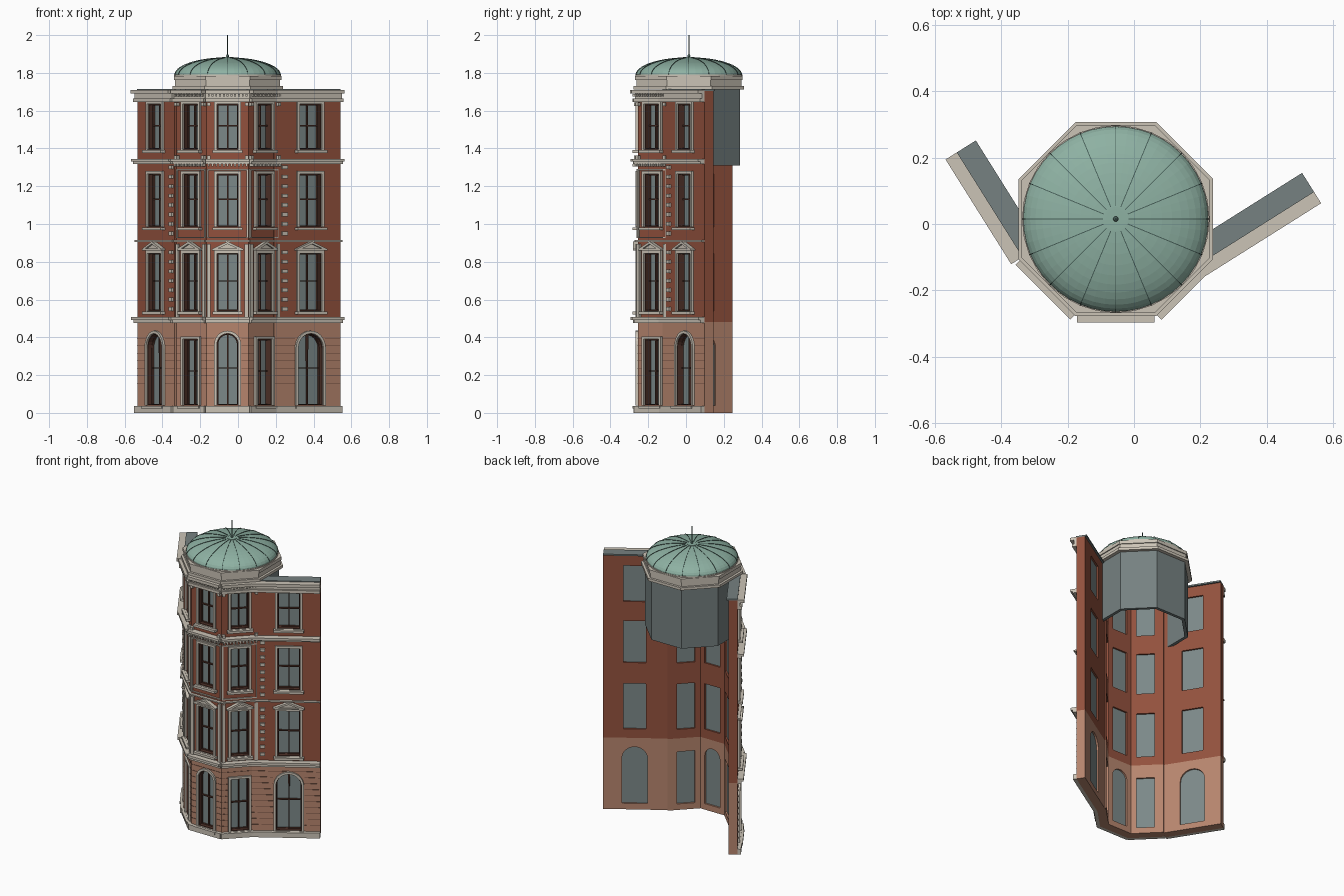
import bpy, bmesh, math
from mathutils import Matrix, Vector

cube = bpy.data.objects.get("Cube")
if cube:
    bpy.data.objects.remove(cube, do_unlink=True)


def material(name, r, g, b):
    m = bpy.data.materials.new(name)
    m.use_nodes = True
    m.diffuse_color = (r, g, b, 1)
    m.node_tree.nodes["Principled BSDF"].inputs["Base Color"].default_value = (r, g, b, 1)
    return m


BRICK = material("red brick", 0.29, 0.083, 0.047)
PALE = material("pale brick", 0.47, 0.235, 0.155)
GROOVE = material("dark mortar", 0.16, 0.075, 0.05)
STONE = material("light stone", 0.60, 0.55, 0.47)
GLASS = material("window glass", 0.20, 0.25, 0.25)
SASH = material("brown sash", 0.08, 0.032, 0.022)
ROOF = material("grey roof", 0.18, 0.22, 0.22)
COPPER = material("green copper", 0.27, 0.44, 0.365)
SEAM = material("dark copper seam", 0.06, 0.11, 0.095)

CX, CY, APO = -0.055, 0.015, 0.27
HALF = APO * math.tan(math.pi / 8)
THICK = 0.055


def finish(name, bm, mat):
    me = bpy.data.meshes.new(name)
    bmesh.ops.recalc_face_normals(bm, faces=bm.faces)
    bm.to_mesh(me)
    bm.free()
    me.materials.append(mat)
    me.shade_flat()
    ob = bpy.data.objects.new(name, me)
    bpy.context.collection.objects.link(ob)
    return ob


def rect(u0, u1, z0, z1):
    return [(u0, z0), (u1, z0), (u1, z1), (u0, z1)]


def opening(hw, z0, z1, arched):
    if not arched:
        return rect(-hw, hw, z0, z1)
    arc = [(hw * math.cos(a), z1 - hw + hw * math.sin(a))
           for a in (math.pi * i / 14 for i in range(15))]
    return [(-hw, z0), (hw, z0)] + arc


def slab(name, mat, frame, loops, d0, d1):
    """Flat plate on a facade; loops inside other loops become holes."""
    cu = bpy.data.curves.new(name, 'CURVE')
    cu.dimensions, cu.fill_mode, cu.extrude = '2D', 'BOTH', (d1 - d0) / 2
    for loop in loops:
        sp = cu.splines.new('POLY')
        sp.points.add(len(loop) - 1)
        for p, (u, z) in zip(sp.points, loop):
            p.co = (u, z, 0, 1)
        sp.use_cyclic_u = True
    tmp = bpy.data.objects.new(name + "_outline", cu)
    bpy.context.collection.objects.link(tmp)
    dg = bpy.context.evaluated_depsgraph_get()
    me = bpy.data.meshes.new_from_object(tmp.evaluated_get(dg))
    bm = bmesh.new()
    bm.from_mesh(me)
    bpy.data.objects.remove(tmp, do_unlink=True)
    bpy.data.curves.remove(cu)
    bpy.data.meshes.remove(me)
    bmesh.ops.remove_doubles(bm, verts=bm.verts, dist=1e-5)
    ob = finish(name, bm, mat)
    ob.matrix_world = frame @ Matrix.Translation((0, 0, (d0 + d1) / 2))


def facade_frame(x, y, degrees):
    """Local x runs along the wall, y is up, z points out of the wall."""
    a = math.radians(degrees)
    n, up = Vector((math.cos(a), math.sin(a), 0)), Vector((0, 0, 1))
    m = Matrix((up.cross(n), up, n)).transposed().to_4x4()
    return Matrix.Translation((x, y, 0)) @ m


def tower_frame(degrees):
    a = math.radians(degrees)
    return facade_frame(CX + APO * math.cos(a), CY + APO * math.sin(a), degrees)


def build_facade(name, frame, u0, u1, hw, ground_hw, arched, tower):
    def part(label, mat, loops, d0, d1):
        slab(name + "_" + label, mat, frame, loops, d0, d1)

    # Window openings for the four storeys
    ground = (ground_hw, 0.04, 0.42 if arched else 0.39, arched)
    upper = [(hw, 0.54, 0.845, False), (hw, 0.985, 1.265, False), (hw, 1.395, 1.635, False)]
    windows = [ground] + upper

    # Walls
    part("lower_wall", PALE, [rect(u0, u1, 0, 0.48), opening(*ground)], -THICK, 0)
    part("upper_wall", BRICK, [rect(u0, u1, 0.48, 1.705)] + [opening(*w) for w in upper], -THICK, 0)

    # Rusticated courses
    joints = []
    for i in range(10):
        z = 0.075 + i * 0.04
        if z < ground[2] + 0.01:
            g = ground_hw + 0.017
            joints += [rect(u0, -g, z, z + 0.002), rect(g, u1, z, z + 0.002)]
        else:
            joints.append(rect(u0, u1, z, z + 0.002))
    part("course_joints", GROOVE, joints, 0, 0.002)

    # Glass, sashes, dark reveals, surrounds and sills
    part("glass", GLASS, [opening(*w) for w in windows], -0.044, -0.034)
    sashes, reveals, surrounds, sills = [], [], [], []
    for w, z0, z1, arch in windows:
        b = 0.007
        mid = z0 + (z1 - z0) * 0.52
        sashes += [opening(w, z0, z1, arch)]
        sashes += [rect(s * b / 2, s * (w - b), z0 + b, mid - b / 2) for s in (-1, 1)]
        if arch:
            r, spring = w - b, z1 - w
            for s in (-1, 1):
                arc = [(s * r * math.cos(t), spring + r * math.sin(t))
                       for t in (math.radians(86) * i / 8 for i in range(9))]
                sashes.append([(s * b / 2, mid + b / 2), (s * r, mid + b / 2)] + arc)
        else:
            sashes += [rect(s * b / 2, s * (w - b), mid + b / 2, z1 - b) for s in (-1, 1)]
        reveals += [opening(w, z0, z1, arch), opening(w - 0.004, z0 + 0.004, z1 - 0.004, arch)]
        surrounds += [opening(w + 0.015, z0 - 0.002, z1 + 0.015, arch), opening(w, z0, z1, arch)]
        sills.append(rect(-w - 0.024, w + 0.024, z0 - 0.018, z0 - 0.003))
    part("sashes", SASH, sashes, -0.034, -0.022)
    part("reveals", SASH, reveals, -0.03, 0.002)
    part("window_surrounds", STONE, surrounds, 0, 0.012)
    part("sills", STONE, sills, 0, 0.028)

    # Pediments over the second storey
    p = hw + 0.027
    part("pediment_field", STONE, [[(-p, 0.862), (p, 0.862), (0, 0.903)]], 0, 0.014)
    part("pediment_rake", STONE, [[(-p, 0.86), (p, 0.86), (p, 0.868), (0, 0.908), (-p, 0.868)],
                                  [(-p + 0.03, 0.869), (p - 0.03, 0.869), (0, 0.894)]], 0, 0.026)

    # Plinth, string courses and cornices
    bands = [(0, 0.036, 0.022), (0.475, 0.492, 0.025), (0.492, 0.508, 0.038),
             (0.906, 0.914, 0.018), (1.318, 1.33, 0.026), (1.33, 1.345, 0.04),
             (1.645, 1.664, 0.028), (1.664, 1.69, 0.016), (1.69, 1.71, 0.042)]
    extra = 0.005 if tower else 0
    for z0, z1, d in bands:
        part("band", STONE, [rect(u0 - extra, u1 + extra, z0, z1)], 0, d)

    if tower:
        # Corner pilasters, framed panels, capitals and dentils
        e = u1 - 0.002
        part("pilasters", STONE, [rect(s * e, s * (e - 0.02), 0.508, 0.895) for s in (-1, 1)], 0, 0.012)
        part("panel_frame", STONE, [rect(-e, e, 0.925, 1.29),
                                    rect(-e + 0.009, e - 0.009, 0.932, 1.283)], 0, 0.008)
        part("capitals", STONE, [rect(s * e, s * (e - 0.018), z, z + 0.018)
                                 for s in (-1, 1) for z in (1.345, 1.625)], 0, 0.02)
        teeth = [rect(u - 0.005, u + 0.005, z, z + 0.014) for z in (1.304, 1.674)
                 for u in (u0 + 0.012 + (u1 - u0 - 0.024) * i / 10 for i in range(11))]
        part("dentils", STONE, teeth, 0, 0.027)
    else:
        # Roof strip and quoin chain beside the tower
        part("roof_strip", ROOF, [rect(u0, u1, 1.705, 1.715)], -0.066, 0.002)
        q = 0.16 if "left" in name else -0.16
        part("quoins", STONE, [rect(q - 0.016, q + 0.016, 0.54 + i * 0.05, 0.56 + i * 0.05)
                               for i in range(16) if i != 7], 0, 0.01)


# Five facades: three on the tower, one on each wing
for name, angle, arched in (("tower_front", 270, True), ("tower_west", 225, False),
                            ("tower_east", 315, False)):
    build_facade(name, tower_frame(angle), -HALF, HALF, 0.056, 0.056, arched, True)
build_facade("left_wing", facade_frame(-0.436, 0.062, 212.1), -0.183, 0.19, 0.068, 0.078, True, False)
build_facade("right_wing", facade_frame(0.38, -0.004, 302.2), -0.225, 0.192, 0.068, 0.078, True, False)

# Rear of the top storey drum
for angle in range(0, 181, 45):
    slab("drum_back_wall", ROOF, tower_frame(angle), [rect(-HALF, HALF, 1.31, 1.712)], -0.02, 0)


def prism(name, mat, apothem, z0, z1):
    bm = bmesh.new()
    r = apothem / math.cos(math.pi / 8)
    turn = Matrix.Translation((CX, CY, (z0 + z1) / 2)) @ Matrix.Rotation(math.pi / 8, 4, 'Z')
    bmesh.ops.create_cone(bm, cap_ends=True, segments=8, radius1=r, radius2=r,
                          depth=z1 - z0, matrix=turn)
    finish(name, bm, mat)


# Stepped octagonal base of the dome
prism("attic_ledge", STONE, 0.293, 1.712, 1.73)
prism("attic", STONE, 0.278, 1.73, 1.762)
prism("dome_cornice", STONE, 0.284, 1.762, 1.784)

# Dome with seams
R, H, BASE = 0.28, 0.092, 1.788
bm = bmesh.new()
bmesh.ops.create_uvsphere(bm, u_segments=48, v_segments=24, radius=1)
bmesh.ops.delete(bm, geom=[v for v in bm.verts if v.co.z < -0.01], context='VERTS')
bmesh.ops.transform(bm, verts=bm.verts,
                    matrix=Matrix.Translation((CX, CY, BASE)) @ Matrix.Diagonal((R, R, H, 1)))
finish("dome", bm, COPPER)

bm = bmesh.new()
for k in range(16):
    a = math.tau * k / 16
    out, side = Vector((math.cos(a), math.sin(a), 0)), Vector((-math.sin(a), math.cos(a), 0)) * 0.0013
    rows = []
    for i in range(13):
        t = math.radians(82) * i / 12
        mid = Vector((CX, CY, BASE)) + out * R * math.cos(t) + Vector((0, 0, H * math.sin(t)))
        lift = (out * math.cos(t) * H + Vector((0, 0, math.sin(t) * R))).normalized() * 0.0025
        rows.append([bm.verts.new(p) for p in (mid - side, mid - side + lift,
                                               mid + side + lift, mid + side)])
    for lo, hi in zip(rows, rows[1:]):
        for j in range(3):
            bm.faces.new((lo[j], lo[j + 1], hi[j + 1], hi[j]))
finish("dome_seams", bm, SEAM)

# Rim, crown and finial
for name, mat, r, z0, z1 in (("dome_rim", STONE, 0.283, 1.782, 1.792),
                             ("dome_crown", COPPER, 0.03, 1.874, 1.883),
                             ("finial_rod", SEAM, 0.0025, 1.88, 2.0)):
    bm = bmesh.new()
    bmesh.ops.create_cone(bm, cap_ends=True, segments=32, radius1=r, radius2=r, depth=z1 - z0,
                          matrix=Matrix.Translation((CX, CY, (z0 + z1) / 2)))
    finish(name, bm, mat)
bm = bmesh.new()
bmesh.ops.create_uvsphere(bm, u_segments=12, v_segments=8, radius=0.008,
                          matrix=Matrix.Translation((CX, CY, 1.89)))
finish("finial_ball", bm, SEAM)
